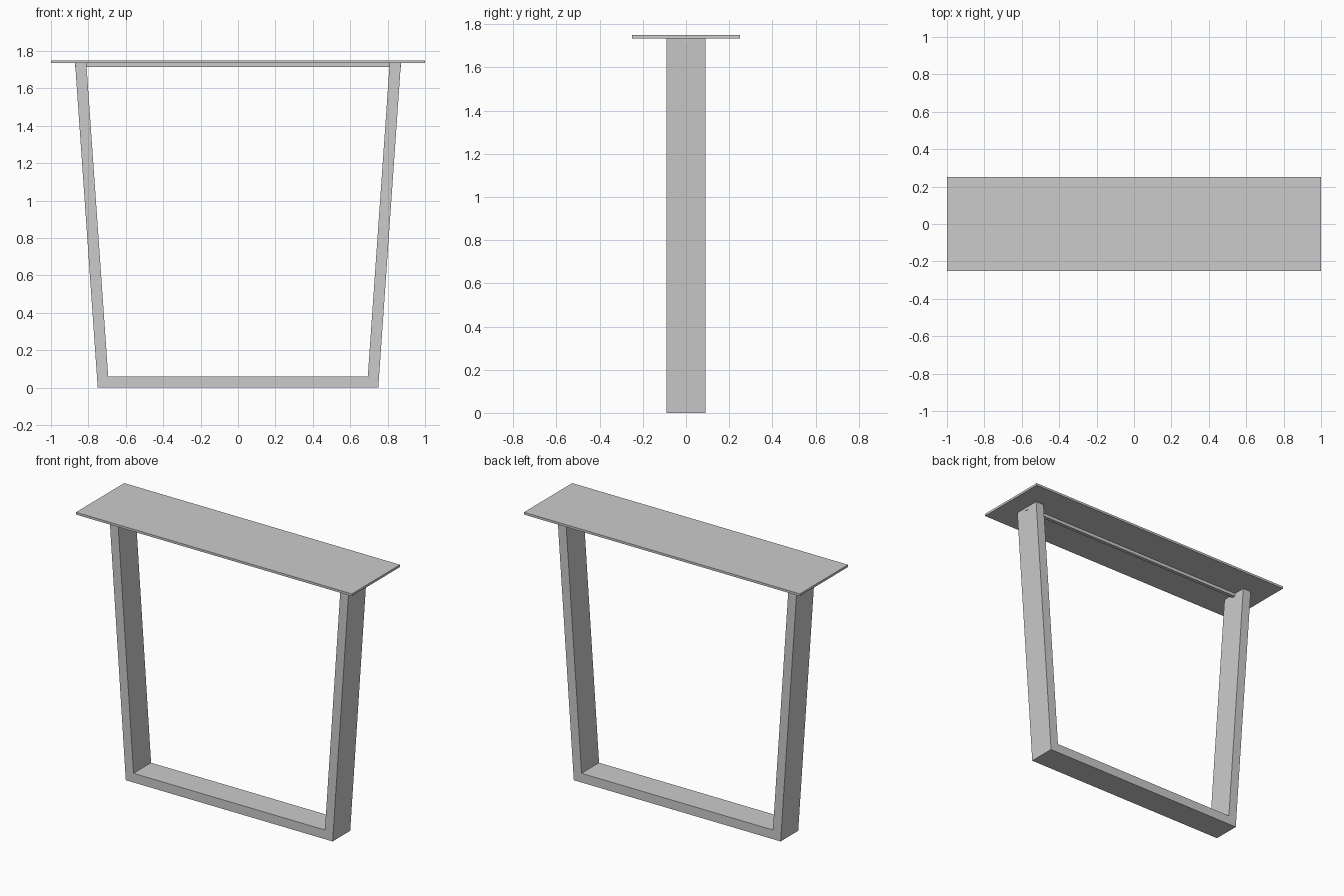
import bpy, bmesh

if "Cube" in bpy.data.objects:
    bpy.data.objects.remove(bpy.data.objects["Cube"])


def extrude_profile(name, points, half_depth):
    """Solid made from an x-z outline, extruded along y and centred on y = 0."""
    bm = bmesh.new()
    face = bm.faces.new([bm.verts.new((x, -half_depth, z)) for x, z in points])
    ext = bmesh.ops.extrude_face_region(bm, geom=[face])
    verts = [v for v in ext["geom"] if isinstance(v, bmesh.types.BMVert)]
    bmesh.ops.translate(bm, verts=verts, vec=(0, 2 * half_depth, 0))
    bmesh.ops.recalc_face_normals(bm, faces=bm.faces)
    mesh = bpy.data.meshes.new(name)
    bm.to_mesh(mesh)
    bm.free()
    obj = bpy.data.objects.new(name, mesh)
    bpy.context.collection.objects.link(obj)
    return obj


def box(name, half_x, half_y, z0, z1):
    outline = [(-half_x, z0), (half_x, z0), (half_x, z1), (-half_x, z1)]
    return extrude_profile(name, outline, half_y)


PLATE_BOTTOM, PLATE_TOP = 1.735, 1.75

# Flat table top
box("table_top", 1.0, 0.25, PLATE_BOTTOM, PLATE_TOP)

# U-shaped frame: right half of the outline, mirrored to the left
right = [(0.75, 0.0), (0.871, PLATE_BOTTOM), (0.811, PLATE_BOTTOM), (0.694, 0.06)]
left = [(-x, z) for x, z in reversed(right)]
extrude_profile("leg_frame", right + left, 0.091)

# Thin rail under the top, let through the leg heads
box("under_rail", 0.872, 0.0115, 1.714, PLATE_BOTTOM)
